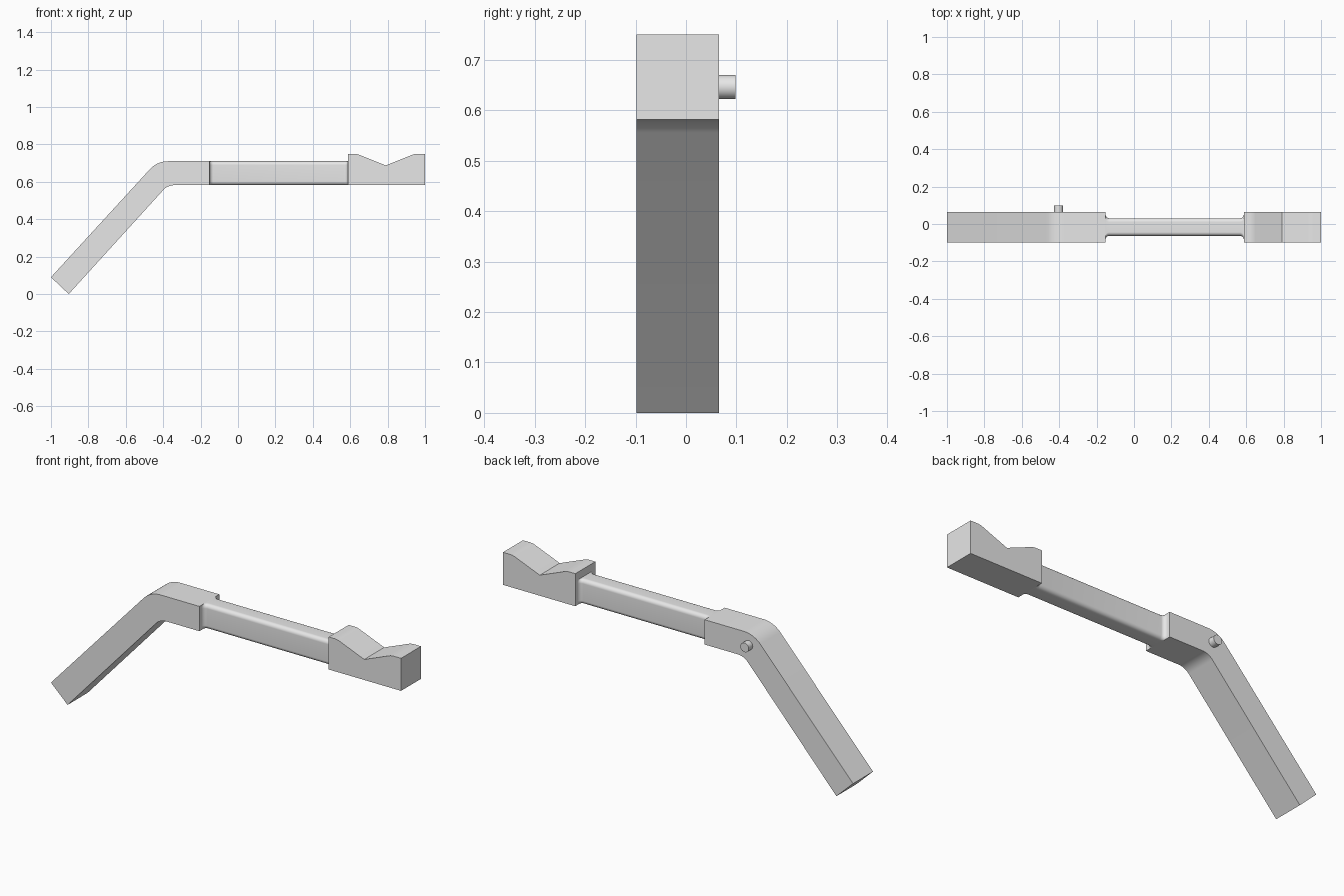
import bpy, bmesh, math
from mathutils import Vector

cube = bpy.data.objects.get("Cube")
if cube:
    bpy.data.objects.remove(cube, do_unlink=True)

FRONT, BACK = -0.098, 0.065
MID_Y = (FRONT + BACK) / 2
BOTTOM, TOP = 0.582, 0.71

grey = bpy.data.materials.new("light grey")
grey.use_nodes = True
grey.diffuse_color = (0.8, 0.8, 0.8, 1)
grey.node_tree.nodes["Principled BSDF"].inputs["Base Color"].default_value = grey.diffuse_color


def finish(bm, name):
    bmesh.ops.recalc_face_normals(bm, faces=bm.faces)
    mesh = bpy.data.meshes.new(name)
    bm.to_mesh(mesh)
    bm.free()
    mesh.materials.append(grey)
    obj = bpy.data.objects.new(name, mesh)
    bpy.context.collection.objects.link(obj)
    bpy.ops.object.select_all(action="DESELECT")
    obj.select_set(True)
    bpy.context.view_layer.objects.active = obj
    bpy.ops.object.shade_smooth_by_angle(angle=math.radians(30))
    return obj


def rounded(corners, steps=10):
    """Outline from (x, z, fillet radius) corners."""
    out = []
    for i, (x, z, r) in enumerate(corners):
        p = Vector((x, z))
        if r == 0:
            out.append(p)
            continue
        a = (Vector(corners[i - 1][:2]) - p).normalized()
        b = (Vector(corners[(i + 1) % len(corners)][:2]) - p).normalized()
        half = a.angle(b) / 2
        centre = p + (a + b).normalized() * r / math.sin(half)
        reach = r / math.tan(half)
        start, end = p + a * reach - centre, p + b * reach - centre
        for k in range(steps + 1):
            spoke = start.lerp(end, k / steps).normalized() * r
            out.append(centre + spoke)
    return out


def extrude_profile(name, corners):
    bm = bmesh.new()
    face = bm.faces.new([bm.verts.new((p.x, FRONT, p.y)) for p in rounded(corners)])
    new = bmesh.ops.extrude_face_region(bm, geom=[face])["geom"]
    verts = [v for v in new if isinstance(v, bmesh.types.BMVert)]
    bmesh.ops.translate(bm, verts=verts, vec=(0, BACK - FRONT, 0))
    return finish(bm, name)


NECK_START, NECK_END = -0.152, 0.587

# Bent arm with a rounded elbow
extrude_profile("bent_arm", [
    (-1, 0.09, 0), (-0.905, 0, 0), (-0.376, BOTTOM, 0.08),
    (NECK_START, BOTTOM, 0), (NECK_START, TOP, 0), (-0.432, TOP, 0.13)])

# Notched rest at the far end
extrude_profile("notched_rest", [
    (NECK_END, BOTTOM, 0), (1, BOTTOM, 0), (1, 0.75, 0), (0.945, 0.75, 0.08),
    (0.79, 0.688, 0), (0.635, 0.75, 0.08), (NECK_END, 0.75, 0)])

# Slim neck with rounded edges, flaring sideways into both blocks
FILLET, HALF = 0.02, 0.047
flare = [(FILLET * (1 - math.cos(t)), FILLET * (1 - math.sin(t)))
         for t in [math.pi / 2 * k / 8 for k in range(9)]]
stations = [(NECK_START + d, HALF + w) for d, w in flare]
stations += [(NECK_END - d, HALF + w) for d, w in reversed(flare)]
bm = bmesh.new()
rings = []
for x, half in stations:
    section = rounded([(MID_Y - half, BOTTOM, 0.02), (MID_Y + half, BOTTOM, 0.02),
                       (MID_Y + half, TOP, 0.02), (MID_Y - half, TOP, 0.02)], 8)
    rings.append([bm.verts.new((x, p.x, p.y)) for p in section])
for a, b in zip(rings, rings[1:]):
    for i in range(len(a)):
        bm.faces.new((a[i - 1], a[i], b[i], b[i - 1]))
bm.faces.new(rings[0])
bm.faces.new(rings[-1])
finish(bm, "slim_neck")

# Small pivot pin on the back of the elbow
bm = bmesh.new()
bmesh.ops.create_cone(bm, cap_ends=True, segments=32, radius1=0.024, radius2=0.024, depth=0.053)
for v in bm.verts:
    x, y, z = v.co
    v.co = (x - 0.403, z + 0.0715, y + 0.646)
finish(bm, "pivot_pin")
